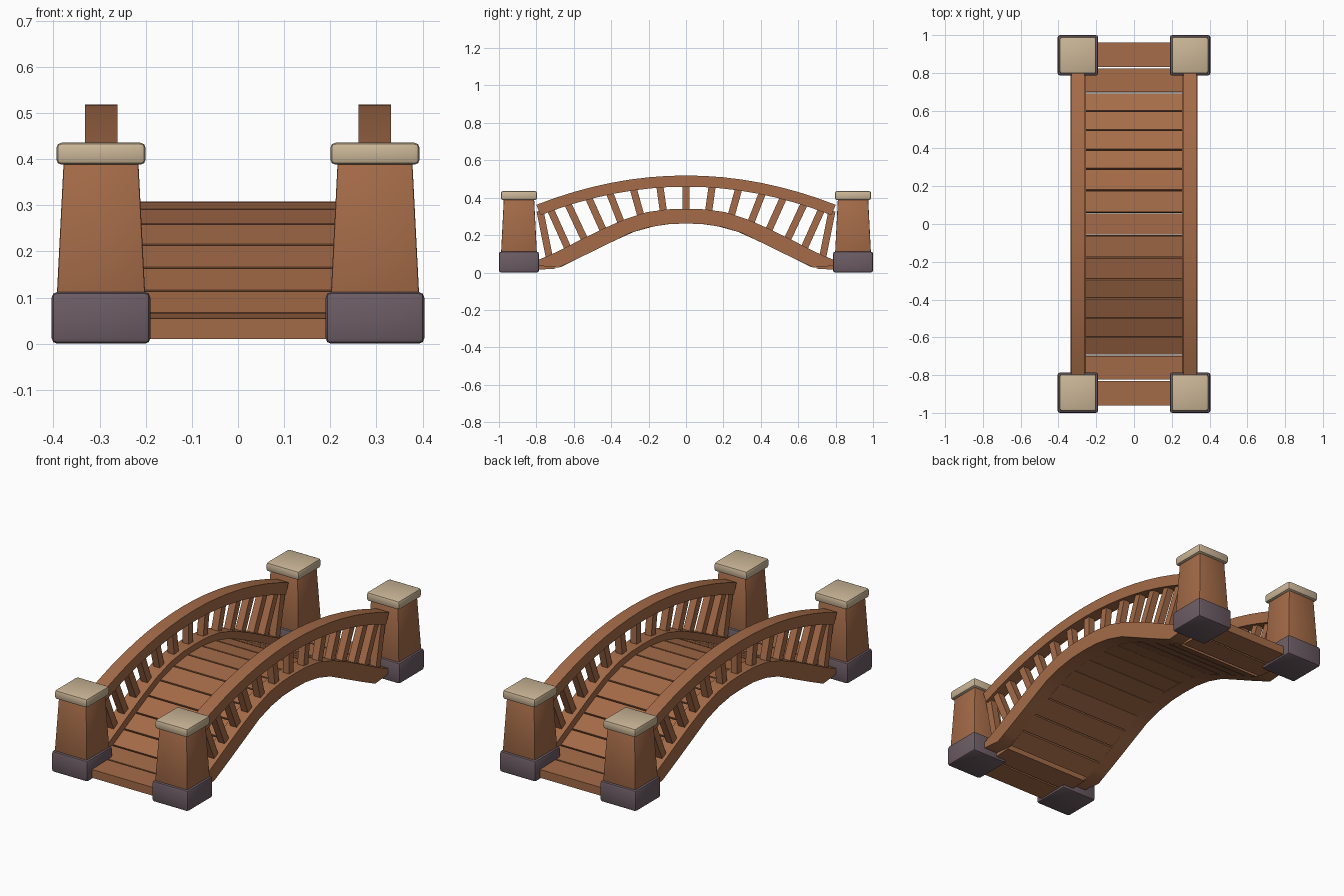
import bpy, bmesh, math

if "Cube" in bpy.data.objects:
    bpy.data.objects.remove(bpy.data.objects["Cube"])


def material(name, rgb):
    m = bpy.data.materials.new(name)
    m.diffuse_color = (*rgb, 1)
    m.use_nodes = True
    m.node_tree.nodes["Principled BSDF"].inputs["Base Color"].default_value = m.diffuse_color
    return m


WOOD = material("warm_wood", (0.376, 0.148, 0.065))
CAP = material("sandstone", (0.60, 0.47, 0.31))
BASE = material("purple_stone", (0.150, 0.107, 0.127))


def strip(bm, upper, lower, x0, x1):
    """Solid band between two matching y-z point lists, from x0 to x1."""
    rings = []
    for (ya, za), (yb, zb) in zip(upper, lower):
        rings.append([bm.verts.new(c) for c in
                      ((x0, ya, za), (x1, ya, za), (x1, yb, zb), (x0, yb, zb))])
    for r, s in zip(rings, rings[1:]):
        for i in range(4):
            j = (i + 1) % 4
            bm.faces.new((r[i], r[j], s[j], s[i]))
    bm.faces.new(rings[0])
    bm.faces.new(rings[-1])


def finish(bm, name, mat, smooth=30):
    bmesh.ops.recalc_face_normals(bm, faces=bm.faces[:])
    me = bpy.data.meshes.new(name)
    bm.to_mesh(me)
    bm.free()
    ob = bpy.data.objects.new(name, me)
    bpy.context.collection.objects.link(ob)
    me.materials.append(mat)
    bpy.ops.object.select_all(action='DESELECT')
    ob.select_set(True)
    bpy.context.view_layer.objects.active = ob
    bpy.ops.object.shade_smooth_by_angle(angle=math.radians(smooth))
    return ob


def both_ways(half):
    """Mirror a half profile (starting at y = 0) to the full length."""
    return [(-y, z) for y, z in reversed(half[1:])] + half


def block(name, mat, cx, cy, z0, z1, bottom, top, bevel):
    """Tapered, bevelled block; bottom and top are (x, y) sizes."""
    bm = bmesh.new()
    bmesh.ops.create_cube(bm, size=1)
    for v in bm.verts:
        size, z = (top, z1) if v.co.z > 0 else (bottom, z0)
        v.co = (cx + v.co.x * size[0], cy + v.co.y * size[1], z)
    bmesh.ops.bevel(bm, geom=bm.edges[:], offset=bevel, segments=2,
                    profile=0.5, affect='EDGES')
    finish(bm, name, mat, 35)


def rail_top(y):
    return 0.519 - 0.245 * y * y


# corner posts: stone foot, tapered wooden shaft, pale cap
for sx in (-1, 1):
    for sy in (-1, 1):
        tag = ("left" if sx < 0 else "right") + ("_front" if sy < 0 else "_back")
        x, y = sx * 0.297, sy * 0.893
        block("post_foot_" + tag, BASE, x, y, 0.0, 0.112,
              (0.214, 0.214), (0.214, 0.214), 0.012)
        block("post_shaft_" + tag, WOOD, x, y, 0.10, 0.395,
              (0.192, 0.192), (0.162, 0.162), 0.004)
        block("post_cap_" + tag, CAP, x, y, 0.388, 0.436,
              (0.194, 0.194), (0.194, 0.194), 0.012)

# side beams under the railings
beam_top = both_ways([(0, .341), (.1, .338), (.21, .323), (.33, .284), (.45, .231),
                      (.57, .172), (.66, .126), (.73, .092), (.81, .060)])
beam_low = both_ways([(0, .262), (.095, .259), (.195, .243), (.30, .211), (.41, .157),
                      (.53, .098), (.62, .055), (.68, .027), (.81, .038)])
# handrail follows a gentle parabola
rail_a, rail_b = [], []
for i in range(-8, 9):
    y = i / 10
    n = math.hypot(1, 0.49 * y)
    rail_a.append((y, rail_top(y)))
    rail_b.append((y - 0.06 * 0.49 * y / n, rail_top(y) - 0.06 / n))

# balusters: foot position along y, lean
feet = [(0, 0), (.12, .14), (.24, .28), (.345, .39), (.44, .45),
        (.54, .47), (.63, .45), (.73, .2)]


def beam_height(y):
    for (y0, z0), (y1, z1) in zip(beam_top, beam_top[1:]):
        if y0 <= y <= y1:
            return z0 + (z1 - z0) * (y - y0) / (y1 - y0)


for sx, side in ((-1, "left"), (1, "right")):
    bm = bmesh.new()
    strip(bm, beam_top, beam_low, sx * 0.254, sx * 0.335)
    finish(bm, "side_beam_" + side, WOOD)
    bm = bmesh.new()
    strip(bm, rail_a, rail_b, sx * 0.261, sx * 0.332)
    finish(bm, "handrail_" + side, WOOD)
    bm = bmesh.new()
    for foot, lean in feet:
        for s in ((-1, 1) if foot else (1,)):
            zb = beam_height(foot) - 0.015
            yt = foot
            for _ in range(6):
                zt = rail_top(yt) - 0.04
                yt = foot + lean * (zt - zb)
            n = math.hypot(1, lean)
            dy, dz = 0.019 / n, -0.019 * lean / n
            strip(bm, [(s * (foot - dy), zb - dz), (s * (yt - dy), zt - dz)],
                  [(s * (foot + dy), zb + dz), (s * (yt + dy), zt + dz)],
                  sx * 0.278, sx * 0.316)
    finish(bm, "balusters_" + side, WOOD)

# deck planks, each lying between neighbouring seams
seams = both_ways([(0, .309), (.06, .308), (.178, .292), (.293, .26), (.393, .215),
                   (.498, .165), (.598, .115), (.695, .066), (.828, .058), (.965, .055)])
seams = [p for p in seams if p[0] != 0]
bm = bmesh.new()
for (y0, z0), (y1, z1) in zip(seams, seams[1:]):
    d = math.hypot(y1 - y0, z1 - z0)
    ty, tz = (y1 - y0) / d, (z1 - z0) / d
    g, h = 0.004, 0.045
    a = (y0 + ty * g, z0 + tz * g)
    b = (y1 - ty * g, z1 - tz * g)
    strip(bm, [a, b], [(a[0] + tz * h, a[1] - ty * h), (b[0] + tz * h, b[1] - ty * h)],
          -0.255, 0.255)
finish(bm, "deck_planks", WOOD)
